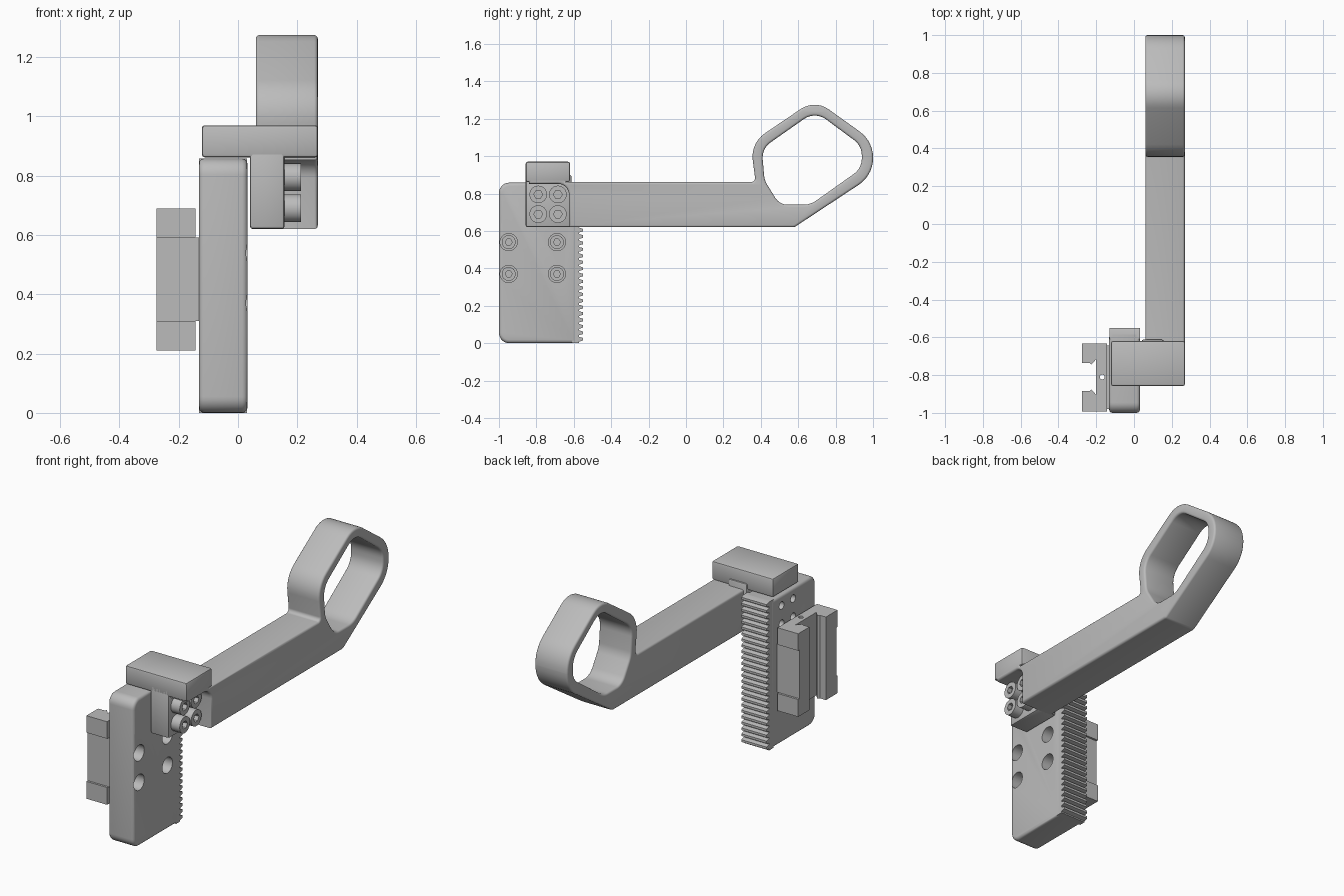
import bpy, bmesh, math
from mathutils import Vector, Matrix

if "Cube" in bpy.data.objects:
    bpy.data.objects.remove(bpy.data.objects["Cube"])

steel = bpy.data.materials.new("plain_grey")
steel.use_nodes = True
steel.diffuse_color = (0.5, 0.5, 0.5, 1)
steel.node_tree.nodes["Principled BSDF"].inputs["Base Color"].default_value = (0.5, 0.5, 0.5, 1)

ALONG_X = Matrix(((0, 0, 1, 0), (1, 0, 0, 0), (0, 1, 0, 0), (0, 0, 0, 1)))
ALONG_Z = Matrix.Identity(4)


def finish(name, bm):
    """Turn a bmesh into a shaded object."""
    bmesh.ops.remove_doubles(bm, verts=bm.verts, dist=1e-5)
    bmesh.ops.recalc_face_normals(bm, faces=bm.faces)
    mesh = bpy.data.meshes.new(name)
    bm.to_mesh(mesh)
    bm.free()
    mesh.materials.append(steel)
    ob = bpy.data.objects.new(name, mesh)
    bpy.context.collection.objects.link(ob)
    return ob


def rounded(corners, steps=7):
    """Polygon whose (a, b, radius) corners are replaced by arcs."""
    out = []
    for i, (a, b, r) in enumerate(corners):
        p = Vector((a, b))
        if not r:
            out.append(p)
            continue
        u = (Vector(corners[i - 1][:2]) - p).normalized()
        v = (Vector(corners[(i + 1) % len(corners)][:2]) - p).normalized()
        half = u.angle(v) / 2
        centre = p + (u + v).normalized() * r / math.sin(half)
        start = p + u * r / math.tan(half) - centre
        end = p + v * r / math.tan(half) - centre
        sweep = start.angle_signed(end)
        for k in range(steps + 1):
            out.append(centre + Matrix.Rotation(-sweep * k / steps, 2) @ start)
    return out


def ngon(a, b, r, n):
    return [Vector((a + r * math.cos(math.tau * k / n), b + r * math.sin(math.tau * k / n)))
            for k in range(n)]


def prism(name, loops, lo, hi, frame=ALONG_X, bevel=0.0):
    """Extrude an outline (with holes) between lo and hi, edges rounded."""
    cu = bpy.data.curves.new(name, 'CURVE')
    cu.dimensions = '2D'
    cu.fill_mode = 'BOTH'
    cu.extrude = (hi - lo) / 2 - bevel
    cu.bevel_depth, cu.bevel_resolution, cu.offset = bevel, 2, -bevel
    for loop in loops:
        sp = cu.splines.new('POLY')
        sp.points.add(len(loop) - 1)
        for pt, p in zip(sp.points, loop):
            pt.co = (p[0], p[1], 0, 1)
        sp.use_cyclic_u = True
    tmp = bpy.data.objects.new(name + "_outline", cu)
    bpy.context.collection.objects.link(tmp)
    mesh = bpy.data.meshes.new_from_object(
        tmp.evaluated_get(bpy.context.evaluated_depsgraph_get()))
    bpy.data.objects.remove(tmp)
    bm = bmesh.new()
    bm.from_mesh(mesh)
    bpy.data.meshes.remove(mesh)
    bm.transform(frame @ Matrix.Translation((0, 0, (lo + hi) / 2)))
    return finish(name, bm)


def box(name, lo, hi, bevel=0.01):
    bm = bmesh.new()
    bmesh.ops.create_cube(bm, size=1)
    for v in bm.verts:
        v.co = [l + (c + 0.5) * (h - l) for c, l, h in zip(v.co, lo, hi)]
    bmesh.ops.bevel(bm, geom=bm.edges[:], offset=bevel, segments=2, profile=0.5, affect='EDGES')
    return finish(name, bm)


def screw(name, y, z, r, base, top):
    """Cap screw pointing along +x with a hexagon socket."""
    mid = top - 0.025
    prism(name + "_shank", [ngon(y, z, r, 32)], base, mid)
    prism(name + "_head", [ngon(y, z, r, 32), ngon(y, z, r * 0.5, 6)], mid - 0.001, top)


# Toothed plate
plate = prism("plate", [rounded([(-1, 0, .055), (-.585, 0, 0), (-.585, .858, 0),
                                 (-1, .858, .055)])], -.132, .032, bevel=.018)
TEETH = 25
pitch = .858 / TEETH
rack = [(-.61, .858), (-.61, 0)]
for k in range(TEETH):
    for f, y in ((0, -.573), (.22, -.573), (.42, -.55), (.8, -.55)):
        rack.append((y, (k + f) * pitch))
rack.append((-.573, .858))
prism("plate_teeth", [rack], -.131, .031)

# Counterbored and plain holes in the plate
BORES = [(y, z) for y in (-.948, -.69) for z in (.37, .54)]
MOUNTS = [(y, z) for y in (-.79, -.685) for z in (.69, .795)]
cutters = [prism("bore_cutter", [ngon(y, z, .046, 32)], -.08, .1) for y, z in BORES]
cutters += [prism("hole_cutter", [ngon(y, z, .022, 24)], -.2, -.04) for y, z in MOUNTS]
for c in cutters:
    c.hide_render = True
    mod = plate.modifiers.new("hole", 'BOOLEAN')
    mod.operation, mod.solver, mod.object = 'DIFFERENCE', 'EXACT', c
bpy.context.view_layer.update()
cut = bpy.data.meshes.new_from_object(plate.evaluated_get(bpy.context.evaluated_depsgraph_get()))
plate.modifiers.clear()
plate.data = cut
for c in cutters:
    bpy.data.objects.remove(c)
for i, (y, z) in enumerate(BORES):
    screw(f"plate_screw_{i + 1}", y, z, .037, -.1, -.03)

# Bracket over the plate
box("bracket_top", (-.122, -.857, .862), (.27, -.62, .97))
box("bracket_leg", (.04, -.857, .62), (.157, -.612, .9))
for i, (y, z) in enumerate(MOUNTS):
    screw(f"bracket_screw_{i + 1}", y, z, .047, .14, .213)

# Arm with the ring handle
arm = rounded([(-.84, .91, 0), (-.84, .852, 0), (-.625, .852, .06), (-.625, .62, 0),
               (.58, .62, .03), (1, .897, .17), (1, 1.08, .17), (.689, 1.303, .13),
               (.345, 1.07, .15), (.372, .862, .02), (-.64, .862, 0), (-.64, .91, 0)])
opening = rounded([(.665, .74, .12), (.94, .935, .1), (.94, 1.055, .1), (.69, 1.24, .1),
                   (.405, 1.04, .1), (.42, .87, .12), (.5, .74, .08)])
prism("arm_and_ring", [arm, opening], .06, .269, bevel=.012)


# Rail clamp on the right side of the plate
def clamp(name, inset, inner, lo, hi):
    back, front = -.632 - inset, -.992 + inset
    mid = -.81
    half = [(-.275, .075), (-.236, .075), (-.226, .065), (-.2, .095)]
    outline = [(inner, front), (inner, back), (-.275, back)]
    outline += [(x, mid + d) for x, d in half]
    outline += [(x, mid - d) for x, d in reversed(half)]
    outline.append((-.275, front))
    prism(name, [outline, ngon(-.168, mid, .013, 16)], lo, hi, ALONG_Z)


clamp("clamp_lower_end", 0, -.143, .21, .31)
clamp("clamp_middle", .012, -.13, .31, .592)
clamp("clamp_upper_end", 0, -.143, .592, .69)

# Smooth rounded surfaces, keep hard edges
for ob in bpy.context.view_layer.objects:
    ob.select_set(ob.type == 'MESH' and steel.name in ob.data.materials)
bpy.context.view_layer.objects.active = plate
bpy.ops.object.shade_smooth_by_angle(angle=math.radians(32))
